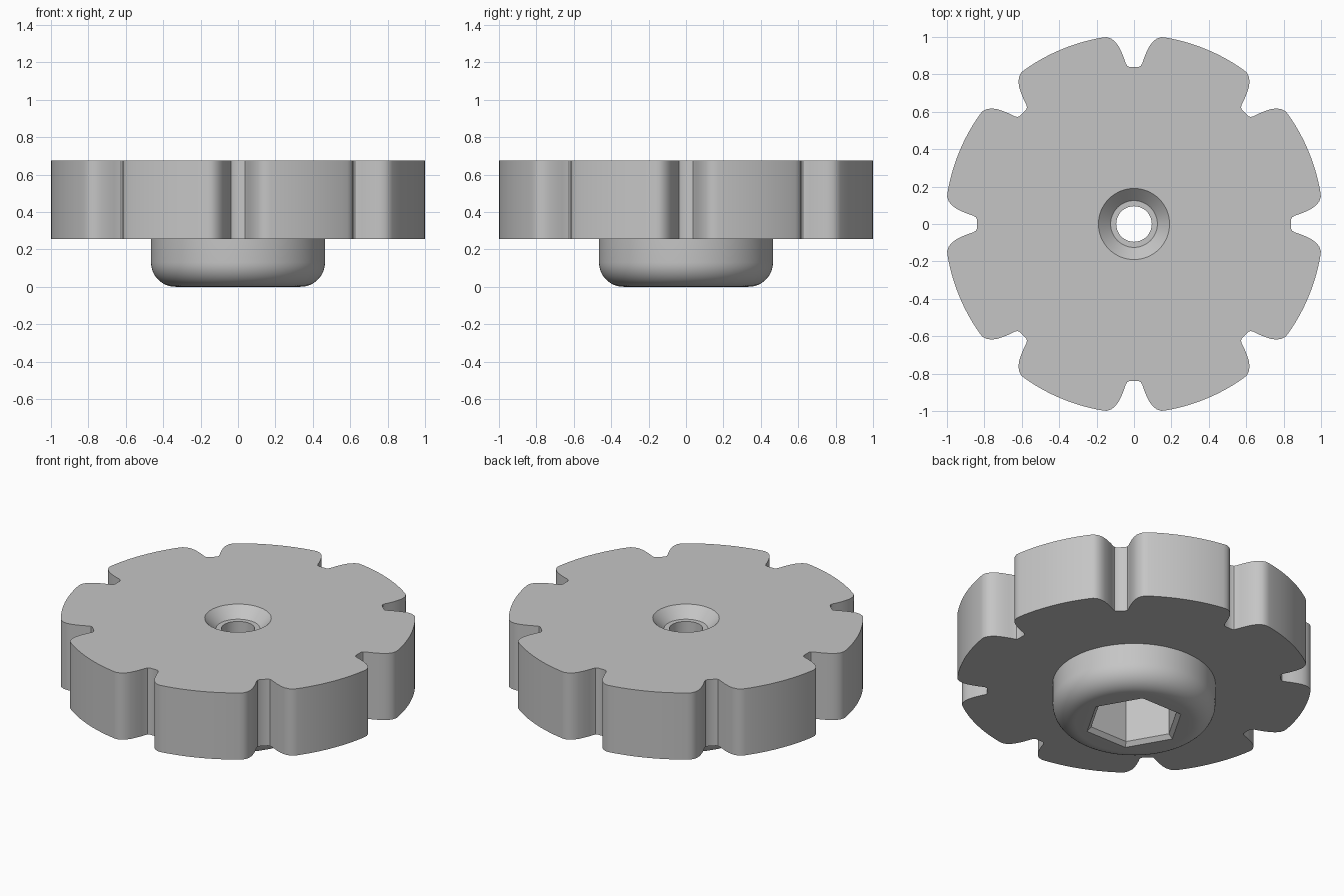
import bpy, bmesh
from math import sin, cos, pi, asin

cube = bpy.data.objects.get("Cube")
if cube:
    bpy.data.objects.remove(cube, do_unlink=True)

LOBES = 8
RIM = 1.011
Z_TOP, Z_WHEEL = 0.675, 0.255
SEG = 96

grey = bpy.data.materials.new("plain grey")
grey.use_nodes = True
colour = (0.56, 0.56, 0.56, 1)
grey.diffuse_color = colour
grey.node_tree.nodes["Principled BSDF"].inputs["Base Color"].default_value = colour

bm = bmesh.new()


def loop(points, z):
    """Closed ring of vertices and edges at one height."""
    vs = [bm.verts.new((x, y, z)) for x, y in points]
    for a, b in zip(vs, vs[1:] + vs[:1]):
        bm.edges.new((a, b))
    return vs


def polygon(radius, sides):
    return [(radius * cos(2 * pi * i / sides), radius * sin(2 * pi * i / sides))
            for i in range(sides)]


def wall(lower, upper):
    """Quads between two rings with equal counts."""
    n = len(lower)
    for i in range(n):
        j = (i + 1) % n
        bm.faces.new((lower[i], lower[j], upper[j], upper[i]))


def ring_edges(vs):
    return [bm.edges.get((a, b)) for a, b in zip(vs, vs[1:] + vs[:1])]


def flat(outer, inner, up):
    """Flat annular face between two coplanar rings."""
    bmesh.ops.triangle_fill(bm, edges=ring_edges(outer) + ring_edges(inner),
                            use_beauty=True, normal=(0, 0, up))


def lathe(profile, sides=SEG):
    """Stack of rings joined by walls; returns first and last ring."""
    rings = [loop(polygon(r, sides), z) for r, z in profile]
    for a, b in zip(rings, rings[1:]):
        wall(a, b)
    return rings[0], rings[-1]


# Scalloped outline: half a notch, mirrored, plus a rim arc, repeated
half = [(0.025, 0.84), (0.037, 0.846), (0.045, 0.861), (0.053, 0.885),
        (0.066, 0.917), (0.083, 0.951), (0.1, 0.974), (0.122, 0.991),
        (0.146, 0.999), (0.17, 0.9966)]
notch = [(-x, y) for x, y in reversed(half)] + half
start = asin(half[-1][0] / RIM)
span = 2 * pi / LOBES - 2 * start
arc = [(RIM * sin(start + span * i / 14), RIM * cos(start + span * i / 14))
       for i in range(1, 14)]
outline = []
for k in range(LOBES):
    c, s = cos(2 * pi * k / LOBES), sin(2 * pi * k / LOBES)
    outline += [(x * c + y * s, y * c - x * s) for x, y in notch + arc]

# Scalloped wheel
wheel_low, wheel_high = loop(outline, Z_WHEEL), loop(outline, Z_TOP)
wall(wheel_low, wheel_high)

# Round boss with a filleted lower edge
BOSS, FILLET = 0.465, 0.13
boss = [(BOSS, Z_WHEEL)]
for i in range(13):
    a = pi / 2 * i / 12
    boss.append((BOSS - FILLET + FILLET * cos(a), FILLET - FILLET * sin(a)))
boss_top, boss_base = lathe(boss)
flat(wheel_low, boss_top, -1)

# Chamfered hexagonal nut pocket
pocket_mouth, pocket_end = lathe([(0.285, 0), (0.26, 0.025), (0.26, 0.4)], 6)
flat(boss_base, pocket_mouth, -1)

# Through bore, ledge and countersink
bore_low, sink_top = lathe([(0.095, 0.4), (0.095, 0.61), (0.125, 0.61), (0.19, Z_TOP)], 64)
flat(pocket_end, bore_low, -1)
flat(wheel_high, sink_top, 1)

bmesh.ops.recalc_face_normals(bm, faces=bm.faces[:])
mesh = bpy.data.meshes.new("knob")
bm.to_mesh(mesh)
bm.free()
mesh.materials.append(grey)
knob = bpy.data.objects.new("scalloped_knob", mesh)
bpy.context.collection.objects.link(knob)

bpy.ops.object.select_all(action='DESELECT')
knob.select_set(True)
bpy.context.view_layer.objects.active = knob
bpy.ops.object.shade_smooth_by_angle(angle=pi / 6)
